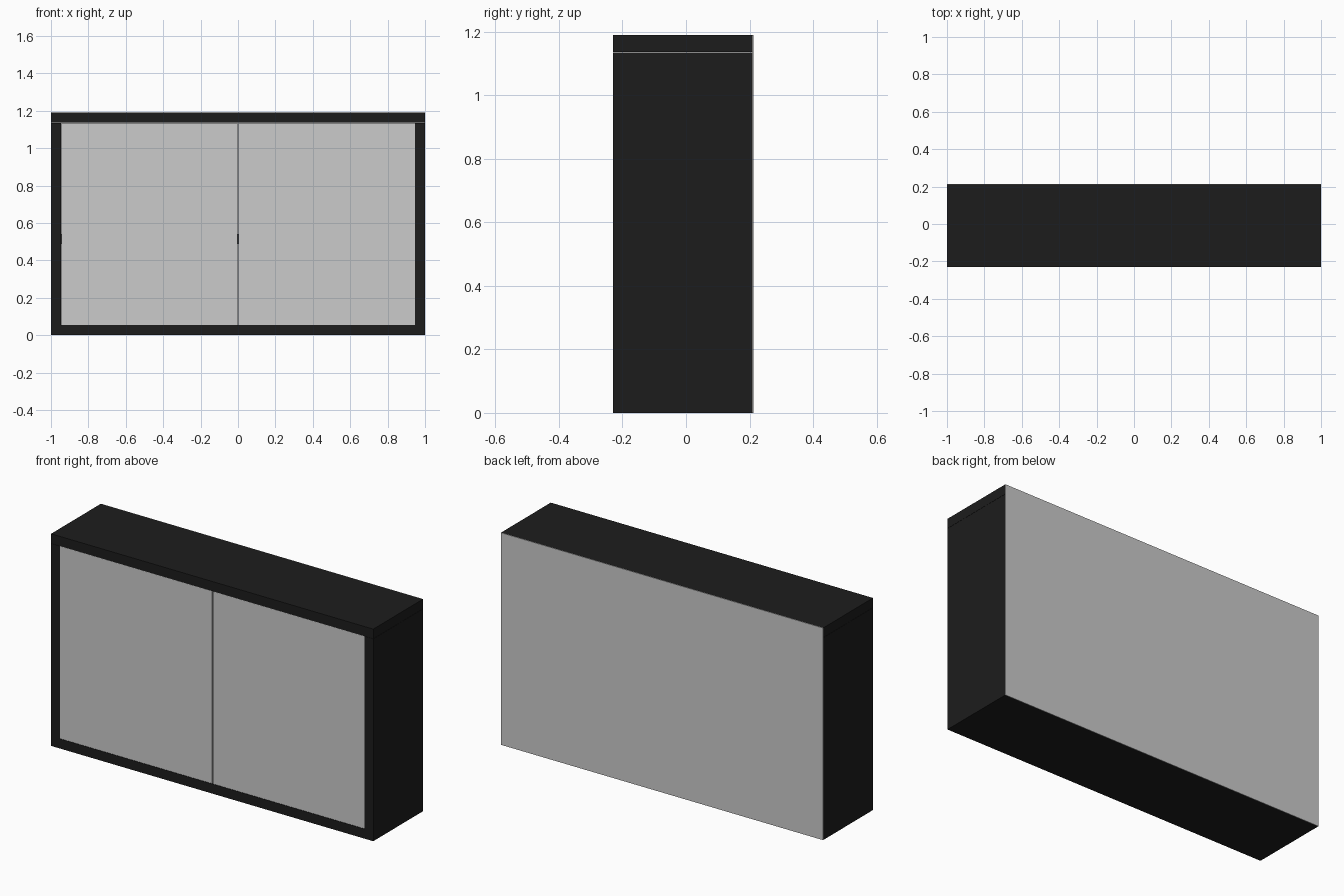
import bpy

if "Cube" in bpy.data.objects:
    bpy.data.objects.remove(bpy.data.objects["Cube"])

W, H = 2.0, 1.19            # overall width and height
T = 0.054                   # board thickness
YF, YB = -0.229, 0.210      # front and back of the carcass
HALF = W / 2
INNER = HALF - T

black = bpy.data.materials.new("black_board")
black.diffuse_color = (0.012, 0.012, 0.012, 1)
black.use_nodes = True
black.node_tree.nodes["Principled BSDF"].inputs["Base Color"].default_value = black.diffuse_color


def box(name, x, y, z, mat=None):
    """Box from (min, max) pairs on each axis."""
    bpy.ops.mesh.primitive_cube_add(size=1)
    ob = bpy.context.object
    ob.name = name
    ob.location = [(a + b) / 2 for a, b in (x, y, z)]
    ob.scale = [b - a for a, b in (x, y, z)]
    bpy.ops.object.transform_apply(location=True, rotation=False, scale=True)
    if mat:
        ob.data.materials.append(mat)
    return ob


# Carcass: full-width top resting on the sides, bottom and shelf between them
box("top_board", (-HALF, HALF), (YF, YB), (H - T, H), black)
box("bottom_board", (-INNER, INNER), (YF, YB), (0, T), black)
box("shelf", (-INNER, INNER), (YF + 0.025, YB), (0.487, 0.487 + T), black)

# Sides and doors, one of each per half
for side, s in (("left", -1), ("right", 1)):
    box(f"{side}_side", sorted((s * INNER, s * HALF)), (YF, YB), (0, H - T - 0.001), black)
    box(f"{side}_door", sorted((s * 0.003, s * (INNER - 0.001))),
        (YF + 0.001, YF + 0.021), (T + 0.001, H - T - 0.001))

# Thin back panel covering the whole rear
box("back_panel", (-HALF, HALF), (YB, YB + 0.003), (0, H))
